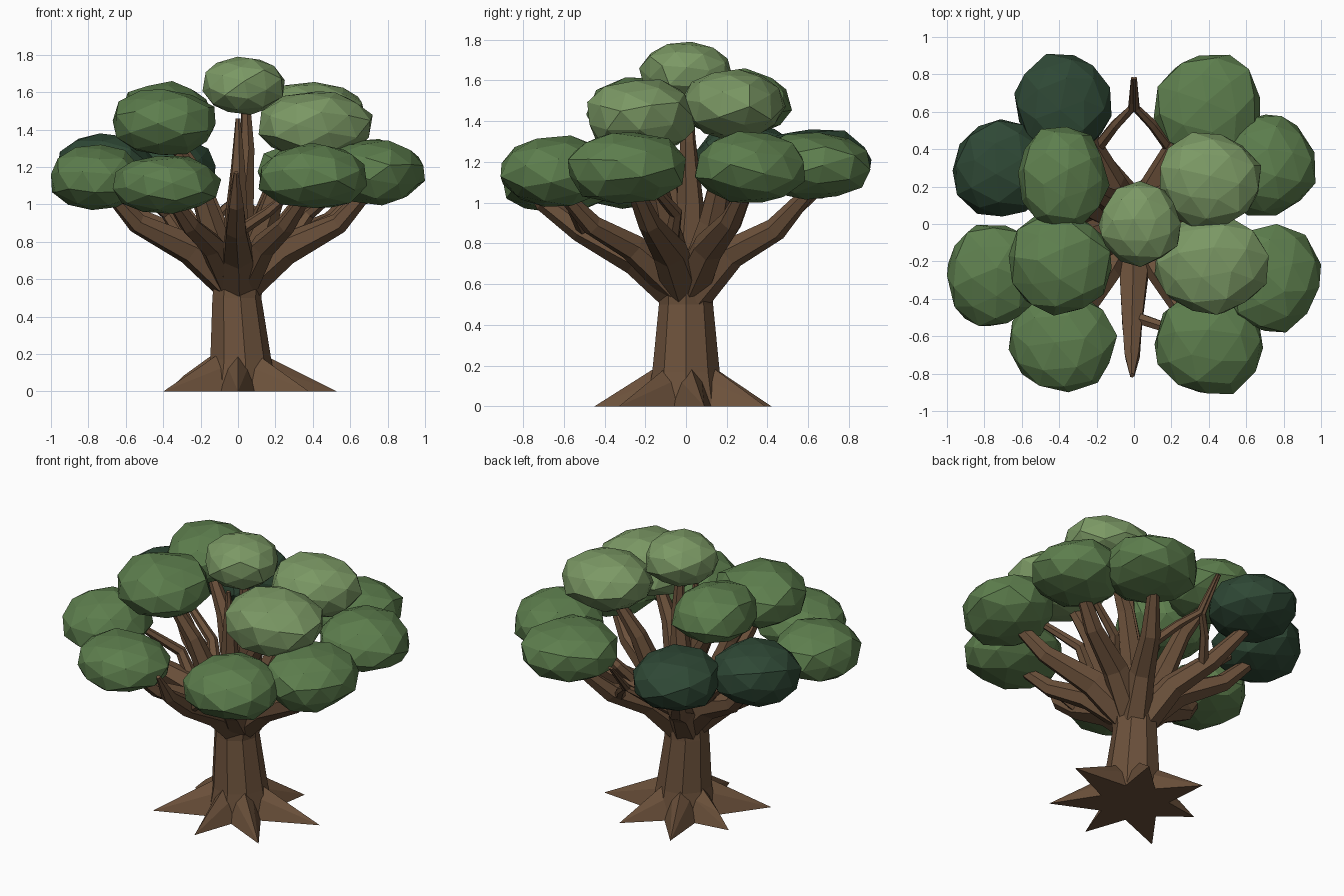
import bpy, bmesh, random
from math import sin, cos, pi, copysign
from mathutils import Vector, Euler

if "Cube" in bpy.data.objects:
    bpy.data.objects.remove(bpy.data.objects["Cube"])

random.seed(4)

def material(name, rgb):
    m = bpy.data.materials.new(name)
    m.diffuse_color = (*rgb, 1)
    m.use_nodes = True
    m.node_tree.nodes["Principled BSDF"].inputs["Base Color"].default_value = m.diffuse_color
    return m

BARK = material("bark", (0.15, 0.083, 0.044))
LIGHT = material("leaf_light", (0.20, 0.32, 0.13))
MID = material("leaf_mid", (0.11, 0.21, 0.075))
DARK = material("leaf_dark", (0.028, 0.065, 0.036))

def finish(name, bm, mat):
    bmesh.ops.recalc_face_normals(bm, faces=bm.faces)
    me = bpy.data.meshes.new(name)
    bm.to_mesh(me)
    bm.free()
    me.materials.append(mat)
    ob = bpy.data.objects.new(name, me)
    bpy.context.collection.objects.link(ob)
    return ob

def limb(name, path, sides=6):
    """Tapered faceted tube through (x, y, z, radius) points."""
    bm = bmesh.new()
    pts = [Vector(p[:3]) for p in path]
    ref = Vector((0.31, 0.95, 0.05))
    if abs((pts[-1] - pts[0]).normalized().dot(ref)) > 0.8:
        ref = Vector((1, 0.1, 0))
    rings = []
    for i, p in enumerate(pts):
        d = (pts[min(i + 1, len(pts) - 1)] - pts[max(i - 1, 0)]).normalized()
        u = d.cross(ref).normalized()
        v = d.cross(u)
        r = path[i][3] * 1.12
        rings.append([bm.verts.new(p + r * (cos(2 * pi * k / sides) * u + sin(2 * pi * k / sides) * v))
                      for k in range(sides)])
    for a, b in zip(rings, rings[1:]):
        for k in range(sides):
            j = (k + 1) % sides
            bm.faces.new((a[k], a[j], b[j], b[k]))
    bm.faces.new(rings[0])
    bm.faces.new(rings[-1])
    return finish(name, bm, BARK)

# Trunk: nine-sided column
bm = bmesh.new()
N = 9
rings = []
for z, r, cx in ((0, .20, .01), (.17, .168, .01), (.5, .135, -.01), (.60, .135, 0), (.76, .12, 0)):
    rings.append([bm.verts.new((cx + r * cos(2 * pi * k / N), r * sin(2 * pi * k / N), z)) for k in range(N)])
for a, b in zip(rings, rings[1:]):
    for k in range(N):
        bm.faces.new((a[k], a[(k + 1) % N], b[(k + 1) % N], b[k]))
bm.faces.new(rings[0])
bm.faces.new(rings[-1])
finish("trunk", bm, BARK)

# Roots: pointed wedges spreading on the ground
ROOTS = [(.53, .09), (.38, -.33), (0, -.45), (-.40, -.31), (-.38, .10), (-.18, .42), (.21, .39)]
for i, (x, y) in enumerate(ROOTS):
    tip = Vector((x, y, 0))
    d = tip.normalized()
    s = Vector((-d.y, d.x, 0))
    up = Vector((0, 0, 1))
    bm = bmesh.new()
    for p in (tip, d * .30 + up * .085, d * .15 + up * .19, d * .16 + s * .10, d * .16 - s * .10,
              d * .14 + s * .055 + up * .13, d * .14 - s * .055 + up * .13, d * .04, d * .04 + up * .17):
        bm.verts.new(p)
    bmesh.ops.convex_hull(bm, input=bm.verts)
    finish(f"root_{i + 1}", bm, BARK)

# Limbs repeated on left (-1) and right (1)
for side, tag in ((1, "right"), (-1, "left")):
    def pair(name, path):
        limb(f"{name}_{tag}", [(side * x, y, z, r) for x, y, z, r in path])
    pair("front_side_limb", [(.02, -.01, .56, .09), (.25, -.08, .76, .078), (.54, -.18, .90, .05), (.68, -.25, 1.06, .035)])
    pair("back_side_limb", [(.02, .02, .57, .09), (.24, .11, .78, .072), (.50, .22, .91, .05), (.66, .30, 1.08, .032)])
    pair("front_limb_outer", [(.03, -.04, .58, .08), (.14, -.26, .78, .062), (.26, -.46, .89, .047), (.36, -.60, 1.04, .03)])
    pair("back_limb", [(.03, .04, .56, .088), (.12, .22, .75, .068), (.24, .44, .87, .052), (.36, .61, 1.06, .03)])
    pair("back_twig", [(.20, .40, .84, .03), (.10, .53, .95, .025), (.01, .62, 1.03, .02), (.008, .78, 1.22, .008)])
    pair("upper_front_limb", [(.03, -.03, .60, .08), (.14, -.10, .88, .062), (.22, -.15, 1.12, .046), (.36, -.20, 1.36, .025)])
    pair("upper_back_limb", [(.03, .04, .60, .08), (.13, .13, .90, .062), (.22, .18, 1.15, .046), (.36, .23, 1.38, .025)])
    pair("side_twig", [(.25, -.08, .76, .04), (.38, -.05, .95, .03), (.56, -.18, 1.10, .02)])
    pair("back_side_twig", [(.24, .11, .78, .04), (.34, .22, .93, .03), (.54, .26, 1.10, .02)])

# Central limbs
limb("front_spike", [(0, -.03, .55, .09), (0, -.24, .73, .08), (-.01, -.52, .87, .055), (-.01, -.70, 1.00, .04), (-.01, -.81, 1.17, .012)])
limb("front_twig", [(.01, -.50, .86, .03), (.16, -.55, .96, .026), (.30, -.58, 1.08, .018)])
limb("leader", [(0, 0, .6, .09), (.02, .02, 1.0, .06), (.05, .01, 1.30, .035), (.04, 0, 1.58, .02)])
limb("front_leader", [(-.01, -.03, .6, .08), (-.01, -.07, .9, .06), (0, -.09, 1.2, .035), (0, -.10, 1.46, .012)])

# Leaf clumps: low-poly blobs fitted to (x, y, z) centre and half sizes
CLUMPS = [
    (-.38, .64, 1.19, .26, .27, .17, DARK), (-.70, .30, 1.20, .27, .26, .18, DARK),
    (-.375, .245, 1.49, .245, .275, .17, MID), (-.395, -.215, 1.44, .275, .275, .175, MID),
    (-.745, -.275, 1.145, .255, .27, .175, MID), (-.38, -.63, 1.105, .29, .27, .155, MID),
    (.03, 0, 1.635, .22, .23, .155, LIGHT), (.41, .235, 1.48, .27, .255, .175, LIGHT),
    (.415, -.22, 1.425, .305, .265, .18, LIGHT), (.39, .625, 1.18, .285, .28, .165, MID),
    (.70, .315, 1.175, .27, .27, .175, MID), (.735, -.29, 1.17, .265, .29, .175, MID),
    (.40, -.635, 1.155, .29, .275, .175, MID),
]
for i, (x, y, z, a, b, c, mat) in enumerate(CLUMPS):
    bm = bmesh.new()
    rot = Euler([random.uniform(0, 6) for _ in range(3)]).to_matrix().to_4x4()
    bmesh.ops.create_icosphere(bm, subdivisions=2, radius=1, matrix=rot)
    for v in bm.verts:
        v.co *= random.uniform(.94, 1.05)
    # stretch to the exact half sizes, slightly boxy in height
    for k, (mid, half, power) in enumerate(((x, a, 1), (y, b, 1), (z, c, .9))):
        lo = min(v.co[k] for v in bm.verts)
        hi = max(v.co[k] for v in bm.verts)
        for v in bm.verts:
            n = 2 * (v.co[k] - lo) / (hi - lo) - 1
            v.co[k] = mid + half * copysign(abs(n) ** power, n)
    finish(f"leaf_clump_{i + 1}", bm, mat)
